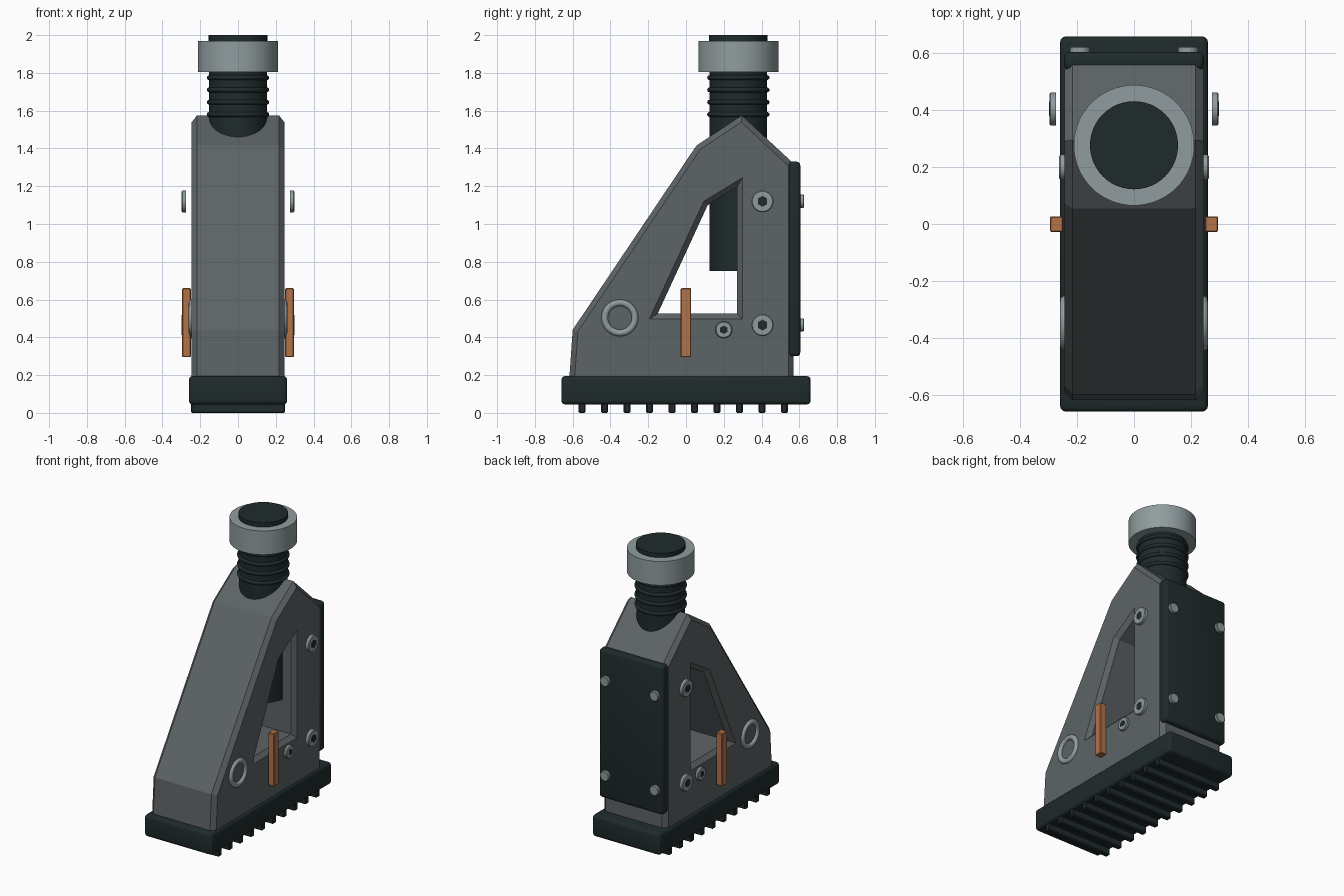
import bpy, bmesh, math
from mathutils import Matrix, Vector

if "Cube" in bpy.data.objects:
    bpy.data.objects.remove(bpy.data.objects["Cube"], do_unlink=True)


def material(name, rgb):
    mat = bpy.data.materials.new(name)
    mat.use_nodes = True
    mat.diffuse_color = (*rgb, 1)
    mat.node_tree.nodes["Principled BSDF"].inputs["Base Color"].default_value = (*rgb, 1)
    return mat


BODY = material("body grey", (0.11, 0.125, 0.133))
STEEL = material("light steel", (0.28, 0.335, 0.345))
RUBBER = material("dark rubber", (0.014, 0.024, 0.025))
COPPER = material("copper", (0.45, 0.17, 0.065))


def finish(name, bm, mat, smooth=False):
    bmesh.ops.recalc_face_normals(bm, faces=bm.faces[:])
    mesh = bpy.data.meshes.new(name)
    bm.to_mesh(mesh)
    bm.free()
    mesh.materials.append(mat)
    obj = bpy.data.objects.new(name, mesh)
    bpy.context.collection.objects.link(obj)
    if smooth:
        bpy.ops.object.select_all(action="DESELECT")
        obj.select_set(True)
        bpy.context.view_layer.objects.active = obj
        bpy.ops.object.shade_smooth_by_angle(angle=math.radians(35))
    return obj


def box(name, low, high, mat, bevel=0.0, segments=3):
    low, high = Vector(low), Vector(high)
    bm = bmesh.new()
    bmesh.ops.create_cube(bm, size=1, matrix=Matrix.Translation((low + high) / 2)
                          @ Matrix.Diagonal((*(high - low), 1)))
    if bevel:
        bmesh.ops.bevel(bm, geom=bm.edges[:], offset=bevel, segments=segments,
                        profile=0.5, affect="EDGES")
    return finish(name, bm, mat, smooth=segments > 1)


def lathe(name, profile, mat, centre, axis="Z", steps=48, closed=False):
    """Spin a (radius, height) profile, then point it along an axis."""
    bm = bmesh.new()
    verts = [bm.verts.new((r, 0, h)) for r, h in profile]
    edges = [bm.edges.new(pair) for pair in zip(verts, verts[1:])]
    if closed:
        edges.append(bm.edges.new((verts[-1], verts[0])))
    bmesh.ops.spin(bm, geom=verts + edges, cent=(0, 0, 0), axis=(0, 0, 1),
                   angle=math.tau, steps=steps)
    bmesh.ops.remove_doubles(bm, verts=bm.verts[:], dist=1e-5)
    turn = Vector((0, 0, 1)).rotation_difference(
        {"Z": Vector((0, 0, 1)), "Y": Vector((0, 1, 0)),
         "X": Vector((1, 0, 0)), "-X": Vector((-1, 0, 0))}[axis])
    bm.transform(Matrix.Translation(centre) @ turn.to_matrix().to_4x4())
    return finish(name, bm, mat, smooth=steps > 8)


def disc(name, radius, low, high, mat, centre, axis="Z", steps=48, bevel=0.0):
    b = bevel
    edge = [(radius, low), (radius, high - b), (radius - b, high)] if b else \
        [(radius, low), (radius, high)]
    return lathe(name, [(0, low)] + edge + [(0, high)], mat, centre, axis, steps)


def torus(name, radius, thick, mat, centre, axis="Z"):
    ring = [(radius + thick * math.cos(i * math.tau / 12),
             thick * math.sin(i * math.tau / 12)) for i in range(12)]
    return lathe(name, ring, mat, centre, axis, closed=True)


# Main housing: side outline with a window, extruded and chamfered on the sides
HALF = 0.245
outline = [(-0.62, 0.15), (-0.60, 0.44), (0.055, 1.415), (0.295, 1.575),
           (0.57, 1.32), (0.57, 0.15)]
window = [(-0.15, 0.525), (0.27, 0.525), (0.27, 1.195), (0.115, 1.10)]
bm = bmesh.new()
rim = []
for loop in (outline, window):
    vs = [bm.verts.new((-HALF, y, z)) for y, z in loop]
    rim += [bm.edges.new((vs[i - 1], vs[i])) for i in range(len(vs))]
bmesh.ops.triangle_fill(bm, edges=rim, use_beauty=True)
out = bmesh.ops.extrude_face_region(bm, geom=bm.faces[:], use_keep_orig=True)
moved = [g for g in out["geom"] if isinstance(g, bmesh.types.BMVert)]
bmesh.ops.translate(bm, verts=moved, vec=(2 * HALF, 0, 0))
bmesh.ops.recalc_face_normals(bm, faces=bm.faces[:])
bm.normal_update()
side_edges = [e for e in bm.edges if len(e.link_faces) == 2
              and abs(e.verts[0].co.x - e.verts[1].co.x) < 1e-4
              and e.calc_face_angle() > 1]
bmesh.ops.bevel(bm, geom=side_edges, offset=0.028, segments=1, affect="EDGES")
finish("housing", bm, BODY)

# Foot with tread bars
box("foot_pad", (-0.26, -0.66, 0.045), (0.26, 0.66, 0.195), RUBBER, 0.02)
for i in range(10):
    y = -0.55 + 0.119 * i
    box(f"tread_bar_{i + 1}", (-0.25, y - 0.018, 0), (0.25, y + 0.018, 0.06),
        RUBBER, 0.006, 1)

# Back cover and its four bolts
box("back_cover", (-0.246, 0.54, 0.30), (0.246, 0.605, 1.33), RUBBER, 0.02)
for x in (-0.19, 0.19):
    for z in (0.465, 1.12):
        disc("back_bolt", 0.035, -0.02, 0.022, STEEL, (x, 0.603, z), "Y", 24, 0.004)

# Stem, ridges, collar and cap
STEM_Y = 0.277
disc("stem", 0.153, 0.75, 1.85, RUBBER, (0, STEM_Y, 0))
for i in range(4):
    torus("stem_ridge", 0.152, 0.013, RUBBER, (0, STEM_Y, 1.58 + 0.065 * i))
disc("collar", 0.212, 1.805, 1.97, STEEL, (0, STEM_Y, 0), steps=64)
disc("cap", 0.155, 1.95, 2.0, RUBBER, (0, STEM_Y, 0))

# Side fittings, the same on both sides
for side, axis, label in ((1, "X", "left"), (-1, "-X", "right")):
    torus(f"{label}_pivot_ring", 0.08, 0.018, STEEL, (side * 0.243, -0.35, 0.503), axis)
    for y, z, radius, x in ((0.405, 1.12, 0.058, 0.275), (0.405, 0.465, 0.058, 0.275),
                            (0.20, 0.44, 0.045, 0.24)):
        disc(f"{label}_bolt", radius, 0, 0.023, STEEL, (side * x, y, z), axis, 32, 0.005)
        disc(f"{label}_bolt_socket", radius * 0.5, 0.02, 0.0245, RUBBER,
             (side * x, y, z), axis, 6)
    xs = sorted((side * 0.25, side * 0.296))
    box(f"{label}_lever", (xs[0], -0.028, 0.295), (xs[1], 0.027, 0.66), COPPER, 0.004, 1)
